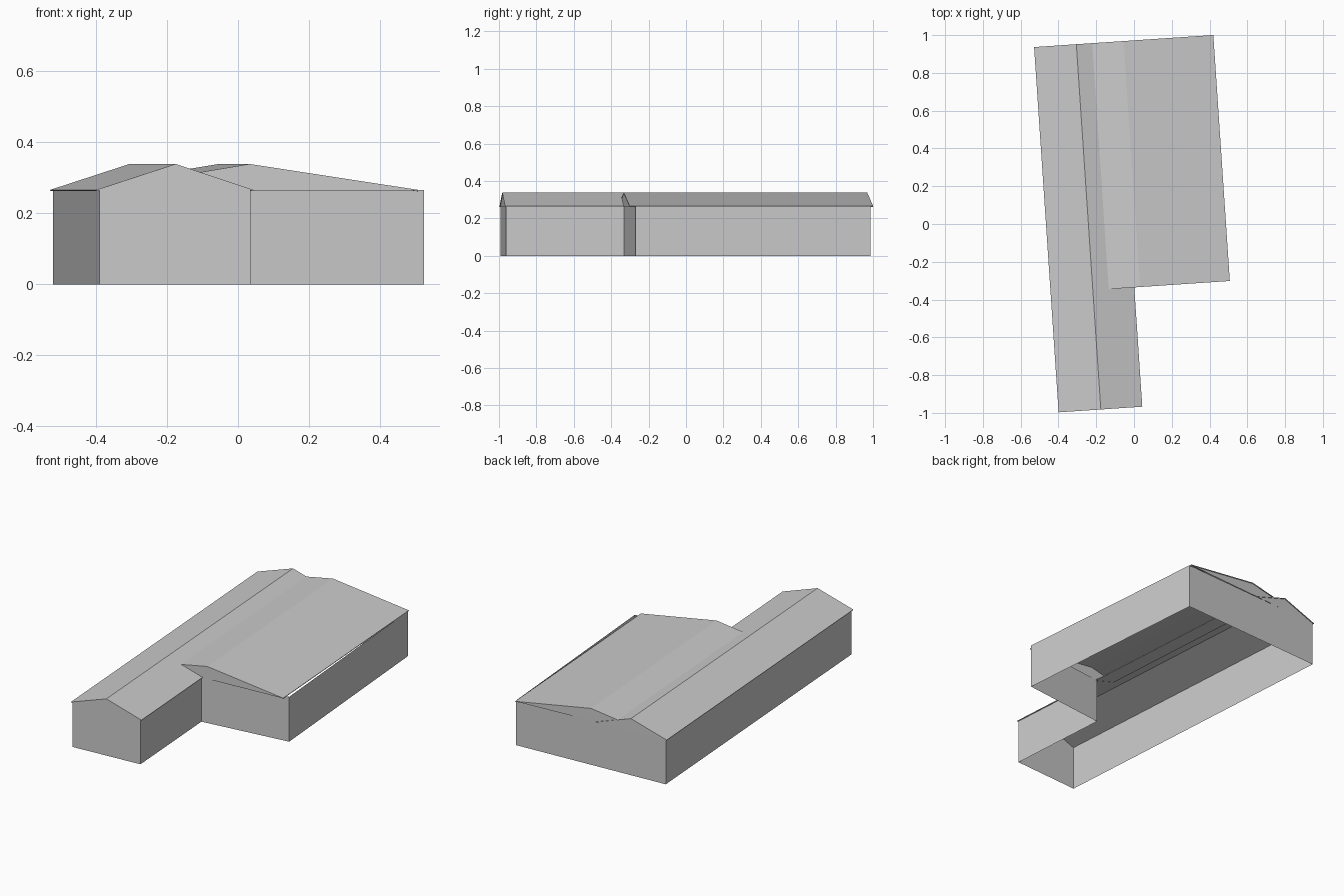
import bpy, math
from mathutils import Matrix

if "Cube" in bpy.data.objects:
    bpy.data.objects.remove(bpy.data.objects["Cube"])

# The whole building is turned slightly about z
TURN = Matrix.Rotation(0.067, 4, 'Z')
EAVE, RIDGE = 0.266, 0.339


def add_mesh(name, verts, faces):
    mesh = bpy.data.meshes.new(name)
    mesh.from_pydata(verts, [], faces)
    mesh.transform(TURN)
    mesh.update()
    ob = bpy.data.objects.new(name, mesh)
    bpy.context.collection.objects.link(ob)
    return ob


def roof(name, profile, front, back):
    """Thin folded sheet: cross-section (s, z) swept from front to back."""
    n = len(profile)
    verts = [(s, t, z) for t in (front, back) for s, z in profile]
    faces = [(i, i + 1, n + i + 1, n + i) for i in range(n - 1)]
    ob = add_mesh(name, verts, faces)
    mod = ob.modifiers.new("thickness", 'SOLIDIFY')
    mod.thickness = 0.004
    mod.offset = -1


def gable(name, outline, t, flip=False):
    """Upright panel closing one end of a roof."""
    order = list(range(len(outline)))
    add_mesh(name, [(s, t, z - 0.002) for s, z in outline],
             [order if flip else order[::-1]])


# Outer walls: open-topped and open-bottomed outline
plan = [(-0.456, -0.963), (-0.030, -0.963), (-0.030, -0.330),
        (0.505, -0.304), (0.488, 0.956), (-0.457, 0.966)]
n = len(plan)
add_mesh("walls",
         [(s, t, z) for z in (0, EAVE) for s, t in plan],
         [(i, (i + 1) % n, n + (i + 1) % n, n + i) for i in range(n)])

# Long narrow roof and wide lower-pitched roof
narrow = [(-0.465, EAVE), (-0.241, RIDGE), (-0.021, EAVE)]
wide = [(-0.163, 0.310), (0.010, RIDGE), (0.486, EAVE)]
roof("narrow_roof", narrow, -0.968, 0.970)
roof("wide_roof", wide, -0.335, 0.970)

# Gable ends
wide_end = wide + [(-0.030, EAVE)]
gable("narrow_gable_front", narrow, -0.964)
gable("narrow_gable_back", narrow, 0.966, True)
gable("wide_gable_front", wide_end, -0.333)
gable("wide_gable_back", wide_end, 0.966, True)
